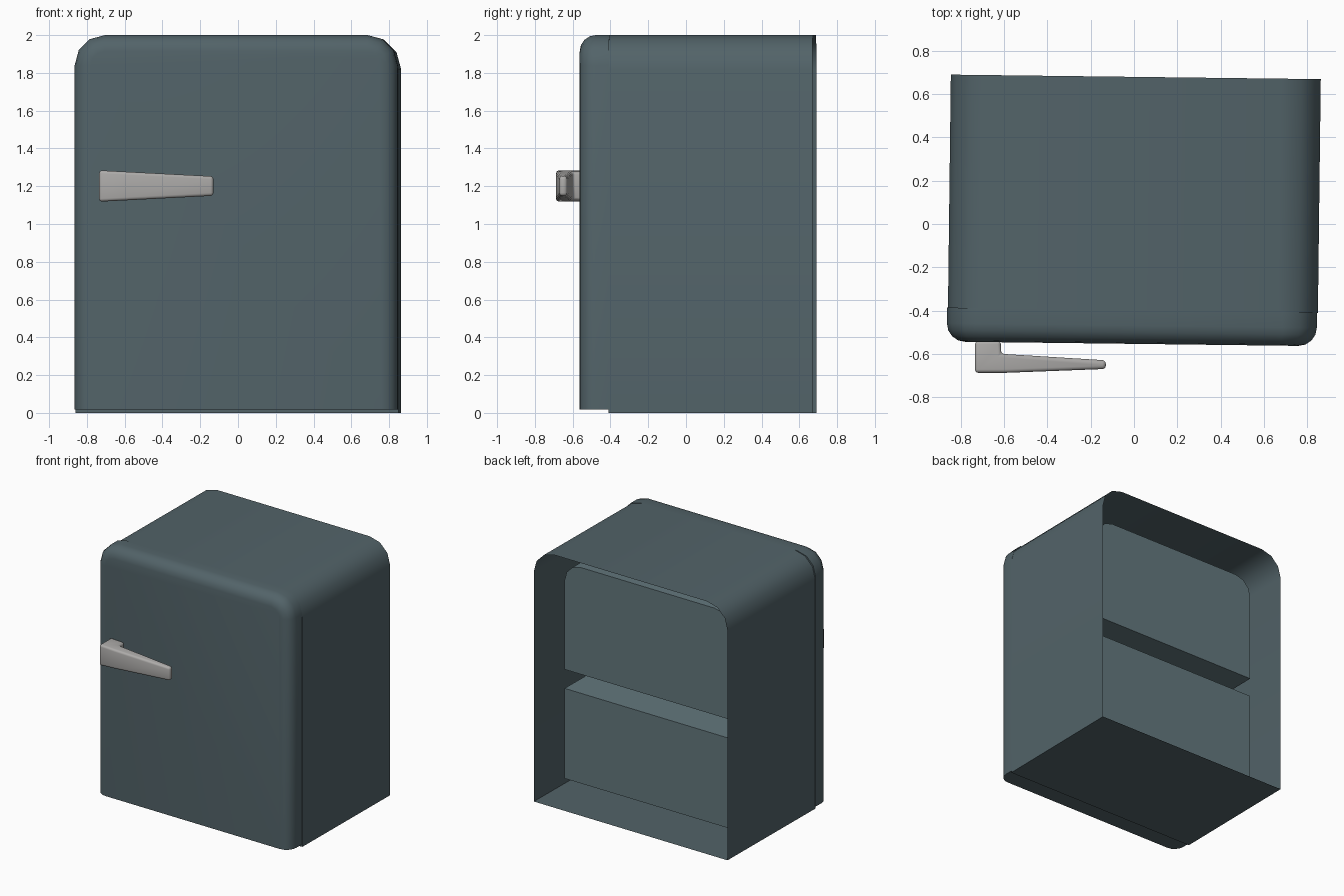
import bpy, bmesh
from math import sin, cos, pi, radians

if "Cube" in bpy.data.objects:
    bpy.data.objects.remove(bpy.data.objects["Cube"])

TURN = radians(-0.7)      # the cabinet stands slightly turned
FRONT, BACK = -0.40, 0.68


def material(name, rgb):
    m = bpy.data.materials.new(name)
    m.diffuse_color = (*rgb, 1)
    m.use_nodes = True
    m.node_tree.nodes["Principled BSDF"].inputs["Base Color"].default_value = m.diffuse_color
    return m


def finish(bm, name, mat=None, turn=TURN, angle=38, fix=True):
    if fix:
        bmesh.ops.recalc_face_normals(bm, faces=bm.faces)
    me = bpy.data.meshes.new(name)
    bm.to_mesh(me)
    bm.free()
    me.shade_smooth()
    me.set_sharp_from_angle(angle=radians(angle))
    ob = bpy.data.objects.new(name, me)
    bpy.context.collection.objects.link(ob)
    ob.rotation_euler.z = turn
    if mat:
        me.materials.append(mat)
    return ob


def arch(w, z0, z1, r, n=3):
    """Outline (x, z): square at the bottom, rounded top corners."""
    pts = [(-w, z0), (w, z0)]
    if r == 0:
        return pts + [(w, z1), (-w, z1)]
    for cx, a0 in ((w - r, 0), (r - w, pi / 2)):
        for i in range(n + 1):
            a = a0 + i * pi / 2 / n
            pts.append((cx + r * cos(a), z1 - r + r * sin(a)))
    return pts


def ring(bm, pts, y, dx=0):
    return [bm.verts.new((x + dx, y, z)) for x, z in pts]


def skin(bm, a, b):
    for i in range(len(a)):
        j = (i + 1) % len(a)
        bm.faces.new((a[i], a[j], b[j], b[i]))


paint = material("body_paint", (0.085, 0.125, 0.14))
pale = material("liner_plastic", (0.125, 0.185, 0.205))
steel = material("handle_metal", (0.42, 0.41, 0.40))

shell_outline = arch(0.855, 0.0, 2.0, 0.18)
liners = {"upper_liner": arch(0.733, 1.0, 1.845, 0.14),
          "lower_liner": arch(0.733, 0.137, 0.85, 0)}

# outer shell, open at the back
bm = bmesh.new()
skin(bm, ring(bm, shell_outline, BACK), ring(bm, shell_outline, FRONT))
finish(bm, "cabinet_shell", paint)

# front frame around the two compartments
bm = bmesh.new()
edges = []
for outline in (shell_outline, *liners.values()):
    vs = ring(bm, outline, FRONT)
    edges += [bm.edges.new((vs[i - 1], vs[i])) for i in range(len(vs))]
bmesh.ops.triangle_fill(bm, use_beauty=True, edges=edges, normal=(0, -1, 0))
finish(bm, "front_frame", paint, fix=False)

# compartments, closed at the back and open to the door
for name, outline in liners.items():
    bm = bmesh.new()
    a, b = ring(bm, outline, BACK - 0.208), ring(bm, outline, FRONT)
    skin(bm, a, b)
    bm.faces.new(a)
    finish(bm, name, pale)

# door with rounded front edges and a square bottom
bm = bmesh.new()
R, STEPS, SHIFT = 0.085, 4, -0.004
rings = [ring(bm, arch(0.855, 0.018, 2.0, 0.16), FRONT + 0.003, SHIFT)]
for i in range(STEPS + 1):
    a = i * pi / 2 / STEPS
    o = R * (1 - cos(a))
    rings.append(ring(bm, arch(0.855 - o, 0.018, 2.0 - o, 0.16 - o),
                      -0.554 + R * (1 - sin(a)), SHIFT))
for a, b in zip(rings, rings[1:]):
    skin(bm, a, b)
bm.faces.new(rings[0])
bm.faces.new(rings[-1])
finish(bm, "door", paint)

# L-shaped tapering handle
bm = bmesh.new()
plan = [(-0.735, -0.54), (-0.735, -0.688), (-0.60, -0.688),
        (-0.13, -0.670), (-0.13, -0.63), (-0.615, -0.60), (-0.615, -0.54)]


def layer(sign):
    return [bm.verts.new((x, y, 1.201 + sign * (0.083 - (x + 0.735) * 0.052)))
            for x, y in plan]


low, high = layer(-1), layer(1)
skin(bm, low, high)
bm.faces.new(low)
bm.faces.new(high)
bmesh.ops.recalc_face_normals(bm, faces=bm.faces)
sharp = [e for e in bm.edges if e.calc_face_angle(0) > radians(40)]
bmesh.ops.bevel(bm, geom=sharp, offset=0.016, segments=3, profile=0.5,
                affect='EDGES', clamp_overlap=True)
finish(bm, "door_handle", steel, turn=0)
